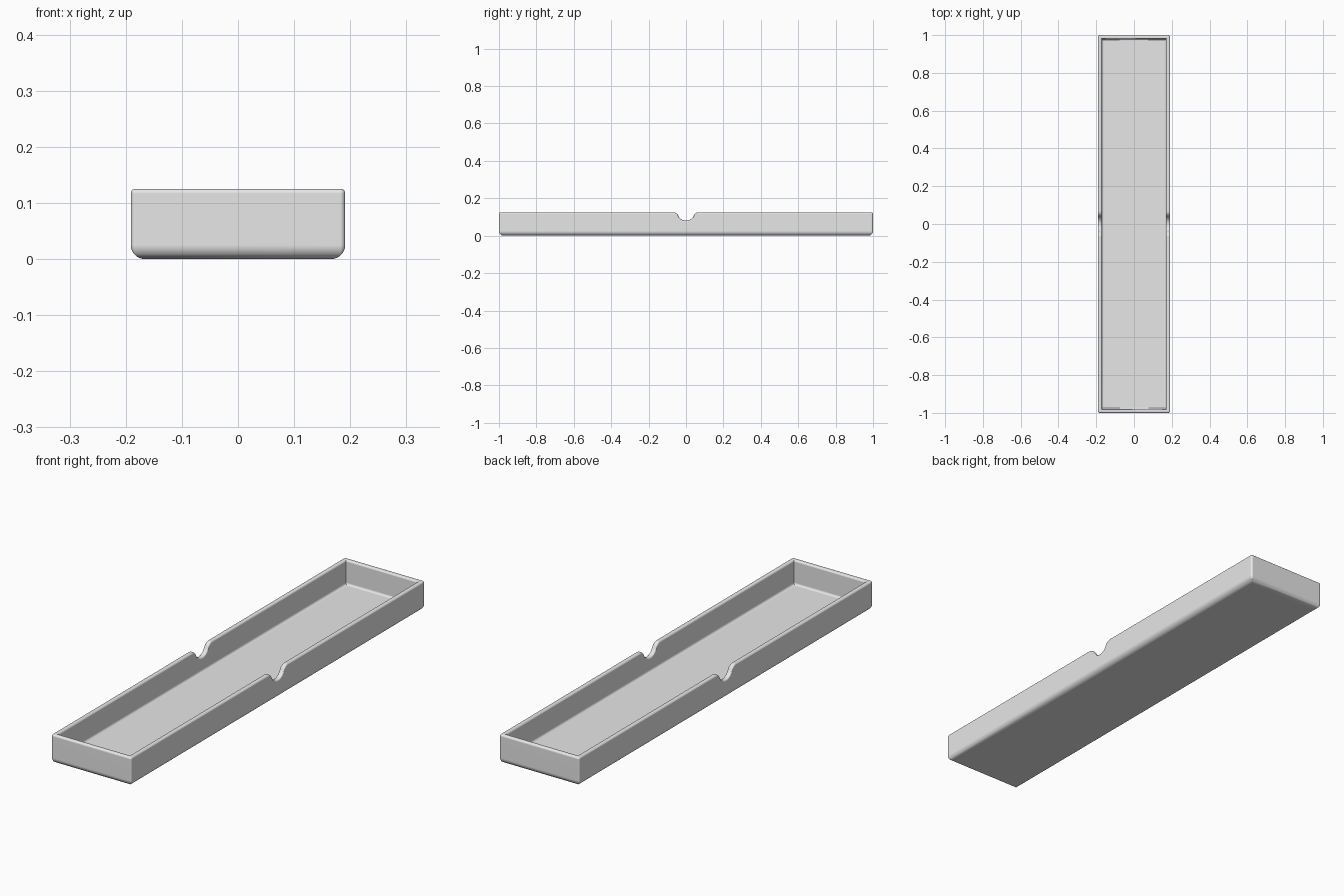
import bpy
import bmesh
from math import sin, cos, pi, sqrt, atan2

cube = bpy.data.objects.get("Cube")
if cube:
    bpy.data.objects.remove(cube, do_unlink=True)

HALF_X, HALF_Y, HEIGHT = 0.191, 1.0, 0.125
WALL, FLOOR = 0.021, 0.02
CORNER, RIM, BOTTOM, FILLET = 0.009, 0.008, 0.025, 0.01
NOTCH, SHOULDER, STEPS = 0.045, 0.03, 8


def arc(cx, cz, radius, start, end, steps):
    """Points on an arc, angles in radians."""
    angles = [start + (end - start) * i / steps for i in range(steps + 1)]
    return [(cx + radius * cos(a), cz + radius * sin(a)) for a in angles]


# Wall cross-section: inset from the outside, height
section = (
    arc(BOTTOM, BOTTOM, BOTTOM, 1.5 * pi, pi, STEPS)
    + arc(RIM, HEIGHT - RIM, RIM, pi, pi / 2, STEPS)
    + arc(WALL - RIM, HEIGHT - RIM, RIM, pi / 2, 0, STEPS)
    + arc(WALL + FILLET, FLOOR + FILLET, FILLET, pi, 1.5 * pi, STEPS)
)

# Finger notch outline: round bottom blending into convex shoulders
shoulder_z = HEIGHT - SHOULDER
shoulder_y = sqrt((NOTCH + SHOULDER) ** 2 - SHOULDER ** 2)
tilt = atan2(SHOULDER, shoulder_y)
half = arc(0, HEIGHT, NOTCH, -pi / 2, -tilt, STEPS)
half += arc(shoulder_y, shoulder_z, SHOULDER, pi - tilt, pi / 2, STEPS)[1:]
notch = [(-y, z) for y, z in reversed(half)] + half[1:]


def ring_points(inset, height):
    """One loop around the tray, with the rim dipping at both notches."""
    points = []
    radius = max(CORNER - inset, 0)
    reach = max(CORNER, inset)
    is_rim = height > HEIGHT / 2
    for k, (sx, sy) in enumerate([(1, 1), (-1, 1), (-1, -1), (1, -1)]):
        for x, y in arc(sx * (HALF_X - reach), sy * (HALF_Y - reach), radius,
                        k * pi / 2, (k + 1) * pi / 2, 4):
            points.append((x, y, height))
        if k in (1, 3):
            side = sx * (HALF_X - inset)
            for y, z in (notch if k == 3 else reversed(notch)):
                points.append((side, y, height - (HEIGHT - z) * is_rim))
    return points


# Tray shell
bm = bmesh.new()
rings = [[bm.verts.new(p) for p in ring_points(*s)] for s in section]
for low, high in zip(rings, rings[1:]):
    for i in range(len(low)):
        j = (i + 1) % len(low)
        bm.faces.new((low[i], low[j], high[j], high[i]))
bm.faces.new(list(reversed(rings[0])))
bm.faces.new(rings[-1])
bmesh.ops.remove_doubles(bm, verts=bm.verts, dist=0.00005)
bmesh.ops.recalc_face_normals(bm, faces=bm.faces)
mesh = bpy.data.meshes.new("tray")
bm.to_mesh(mesh)
bm.free()
tray = bpy.data.objects.new("tray", mesh)
bpy.context.collection.objects.link(tray)

# Plain grey finish
grey = bpy.data.materials.new("light grey")
grey.use_nodes = True
colour = (0.8, 0.8, 0.8, 1)
grey.diffuse_color = colour
grey.node_tree.nodes["Principled BSDF"].inputs["Base Color"].default_value = colour
mesh.materials.append(grey)

# Smooth rounded edges, flat broad faces
bpy.ops.object.select_all(action="DESELECT")
tray.select_set(True)
bpy.context.view_layer.objects.active = tray
bpy.ops.object.shade_smooth_by_angle(angle=pi / 5)
weighted = tray.modifiers.new("even shading", "WEIGHTED_NORMAL")
weighted.keep_sharp = True
